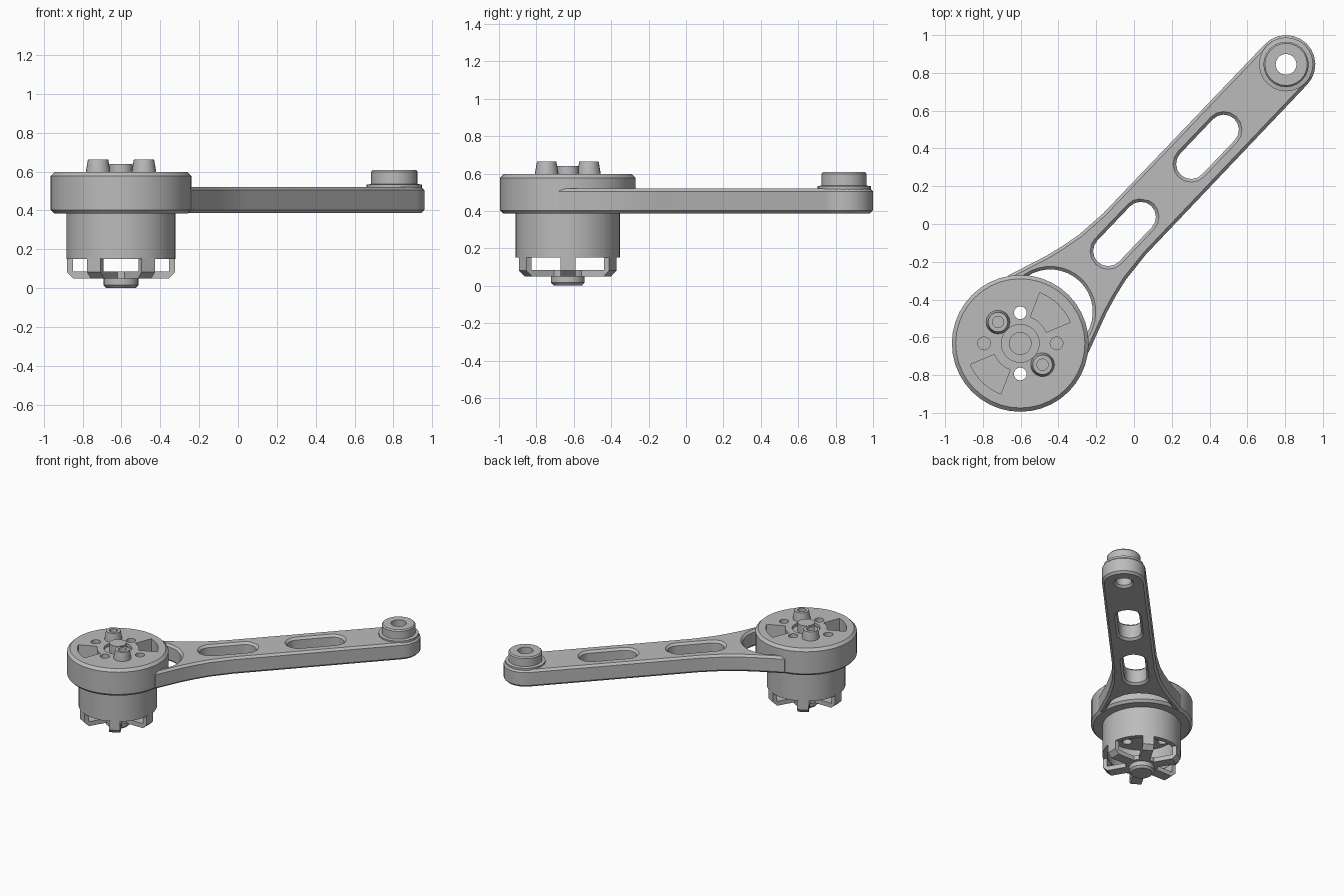
import bpy, bmesh
from math import sin, cos, pi, radians, atan2, degrees
from mathutils import Matrix, Vector

old = bpy.data.objects.get("Cube")
if old:
    bpy.data.objects.remove(old, do_unlink=True)

grey = bpy.data.materials.new("mid grey")
grey.use_nodes = True
grey.diffuse_color = (0.5, 0.5, 0.5, 1)
grey.node_tree.nodes["Principled BSDF"].inputs["Base Color"].default_value = (0.5, 0.5, 0.5, 1)

HUB = Vector((-0.602, -0.632, 0))
TIP = Vector((0.805, 0.845, 0))
AXIS = TIP - HUB
LENGTH = AXIS.length
AT_HUB = Matrix.Translation(HUB)
AT_TIP = Matrix.Translation(TIP)
ALONG_ARM = AT_HUB @ Matrix.Rotation(atan2(AXIS.y, AXIS.x), 4, 'Z')


def finish(name, bm, matrix):
    bmesh.ops.remove_doubles(bm, verts=bm.verts, dist=1e-5)
    bmesh.ops.recalc_face_normals(bm, faces=bm.faces)
    bm.transform(matrix)
    mesh = bpy.data.meshes.new(name)
    bm.to_mesh(mesh)
    bm.free()
    mesh.materials.append(grey)
    ob = bpy.data.objects.new(name, mesh)
    bpy.context.collection.objects.link(ob)
    return ob


def prism(name, outline, z0, z1, matrix):
    """Extrude a flat outline from z0 to z1."""
    bm = bmesh.new()
    face = bm.faces.new([bm.verts.new((x, y, z0)) for x, y in outline])
    top = bmesh.ops.extrude_face_region(bm, geom=[face])["geom"]
    verts = [v for v in top if isinstance(v, bmesh.types.BMVert)]
    bmesh.ops.translate(bm, verts=verts, vec=(0, 0, z1 - z0))
    return finish(name, bm, matrix)


def lathe(name, profile, matrix, segs=40):
    """Turn a closed (radius, z) profile around the z axis."""
    bm = bmesh.new()
    rings = [[bm.verts.new((r * cos(2 * pi * i / segs), r * sin(2 * pi * i / segs), z))
              for r, z in profile] for i in range(segs)]
    n = len(profile)
    for i in range(segs):
        a, b = rings[i], rings[(i + 1) % segs]
        for j in range(n):
            k = (j + 1) % n
            if profile[j][0] + profile[k][0] > 0:
                bm.faces.new((a[j], b[j], b[k], a[k]))
    return finish(name, bm, matrix)


def arc(cx, cy, r, a0, a1, steps):
    return [(cx + r * cos(radians(a0 + (a1 - a0) * i / steps)),
             cy + r * sin(radians(a0 + (a1 - a0) * i / steps))) for i in range(steps + 1)]


def circle(r, segs=20):
    return arc(0, 0, r, 0, 360, segs)[:-1]


def modify(ob, cutters, bevel=0):
    """Cut with the given solids, chamfer the sharp edges, and apply."""
    for c in cutters:
        m = ob.modifiers.new("cut", 'BOOLEAN')
        m.object, m.solver = c, 'EXACT'
    if bevel:
        m = ob.modifiers.new("chamfer", 'BEVEL')
        m.width, m.segments, m.angle_limit = bevel, 1, radians(60)
    bpy.context.view_layer.update()
    deps = bpy.context.evaluated_depsgraph_get()
    mesh = bpy.data.meshes.new_from_object(ob.evaluated_get(deps))
    ob.modifiers.clear()
    ob.data = mesh


def discard(cutters):
    for c in cutters:
        bpy.data.objects.remove(c, do_unlink=True)


# Arm: straight bar flaring into two prongs that hug the hub
flare = [(0.2, 0.3), (0.3, 0.265), (0.43, 0.22), (0.53, 0.193), (0.63, 0.172), (0.8, 0.157)]
outline = [(u, -v) for u, v in flare]
outline += arc(LENGTH, 0, 0.155, -90, 90, 12)
outline += flare[::-1]
outline += arc(0.23, 0, 0.225, 97, -97, 20)
arm = prism("arm", outline, 0.387, 0.52, ALONG_ARM)

# Two long slots and the bolt hole at the tip
cutters = []
for u in (0.80, 1.437):
    slot = arc(u + 0.125, 0, 0.08, -90, 90, 8) + arc(u - 0.125, 0, 0.08, 90, 270, 8)
    cutters.append(prism("slot_cutter", slot, 0.3, 0.7, ALONG_ARM))
cutters.append(prism("tip_hole_cutter", circle(0.056), 0.3, 0.7, AT_TIP))
modify(arm, cutters, 0.016)
discard(cutters)

# Boss with a thin flange at the tip
lathe("tip_boss", [(0.055, 0.5), (0.143, 0.5), (0.143, 0.532), (0.12, 0.536), (0.12, 0.598),
                   (0.112, 0.607), (0.055, 0.607)], AT_TIP, 24)

# Round hub with a recess and a central pin, and the hollow motor bell below
hub = lathe("hub", [(0, 0.385), (0.345, 0.385), (0.362, 0.403), (0.362, 0.577), (0.342, 0.597),
                    (0.1, 0.597), (0.1, 0.575), (0.06, 0.575), (0.06, 0.64), (0, 0.64)], AT_HUB)
bell = lathe("motor_bell", [(0, 0.39), (0.28, 0.39), (0.28, 0.15), (0.245, 0.15),
                            (0.245, 0.33), (0, 0.33)], AT_HUB)

# Four through holes and two sector pockets
holes, pockets = [], []
for i in range(4):
    turn = Matrix.Rotation(i * pi / 2, 4, 'Z')
    reach = 0.192 if i % 2 == 0 else 0.162
    holes.append(prism("hole_cutter", circle(0.034, 16), 0.2, 0.7,
                       AT_HUB @ turn @ Matrix.Translation((reach, 0, 0))))
sector = arc(0, 0, 0.287, 23, 69, 8) + arc(0, 0, 0.15, 69, 23, 6)
for i in range(2):
    pockets.append(prism("pocket_cutter", sector, 0.5, 0.7,
                         AT_HUB @ Matrix.Rotation(i * pi, 4, 'Z')))
modify(hub, holes + pockets)
modify(bell, holes)
discard(holes + pockets)

# Tapered hollow studs on top of the hub
for side, name in ((1, "left_stud"), (-1, "right_stud")):
    lathe(name, [(0, 0.58), (0.063, 0.58), (0.063, 0.6), (0.052, 0.663), (0.03, 0.663),
                 (0.03, 0.62), (0, 0.62)],
          AT_HUB @ Matrix.Translation((side * 0.118, side * -0.113, 0)), 20)

# Six bent spokes carrying the bottom shaft
elbow = [(0.06, 0.05), (0.245, 0.05), (0.279, 0.082), (0.279, 0.155),
         (0.247, 0.155), (0.247, 0.085), (0.06, 0.085)]
upright = Matrix.Rotation(pi / 2, 4, 'X')
for i in range(6):
    prism("spoke", elbow, -0.04, 0.04, AT_HUB @ Matrix.Rotation(i * pi / 3, 4, 'Z') @ upright)
lathe("shaft_end", [(0, 0), (0.075, 0), (0.09, 0.016), (0.09, 0.05), (0.115, 0.05),
                    (0.115, 0.085), (0, 0.085)], AT_HUB, 24)

# Smooth the round walls and keep the edges crisp
bpy.ops.object.select_all(action='DESELECT')
for ob in bpy.context.collection.objects:
    if ob.type == 'MESH' and grey.name in ob.data.materials:
        ob.select_set(True)
        bpy.context.view_layer.objects.active = ob
bpy.ops.object.shade_smooth_by_angle(angle=radians(30))
